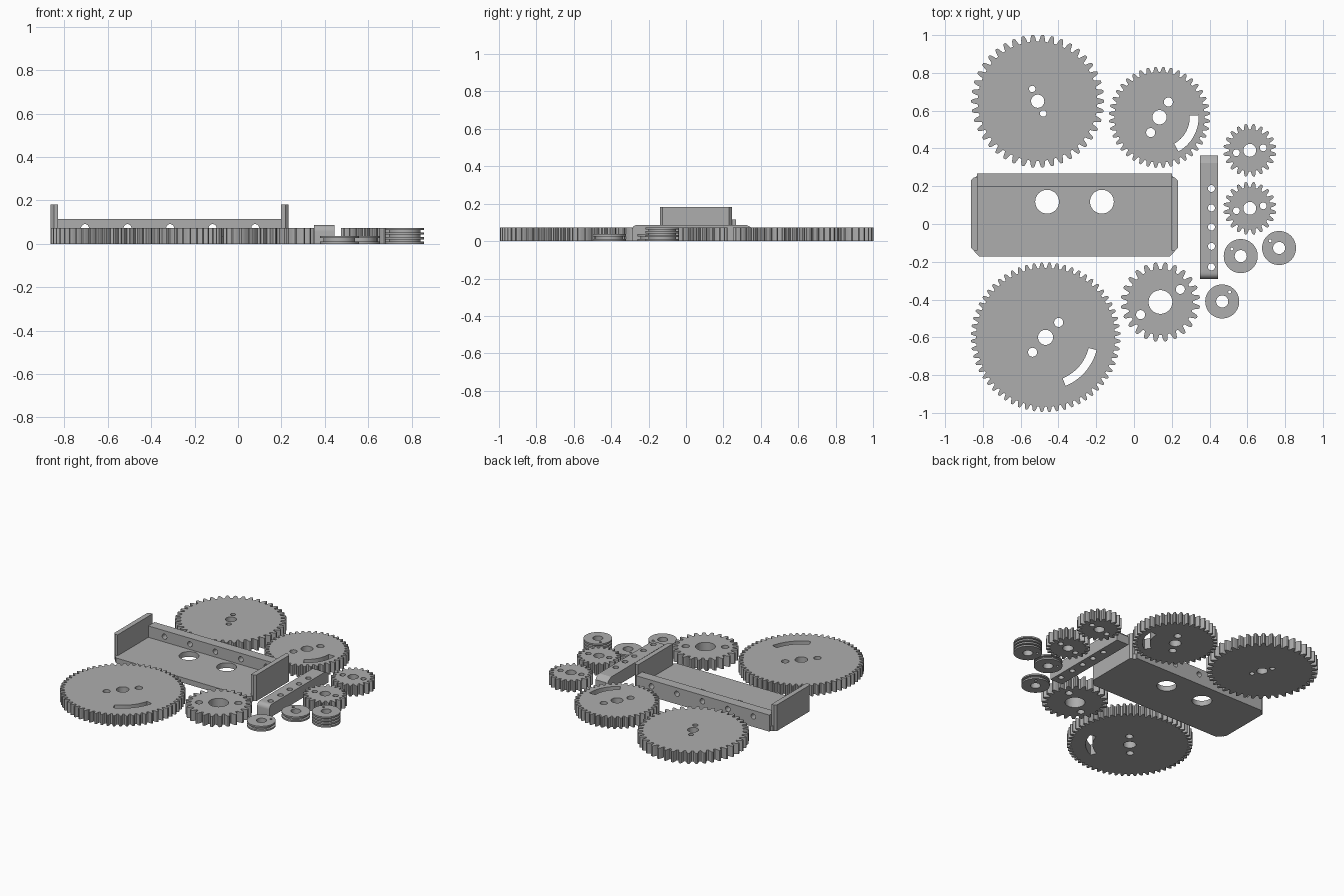
import bpy, math
from math import cos, sin, pi, radians

cube = bpy.data.objects.get("Cube")
if cube:
    bpy.data.objects.remove(cube)

GREY = (0.42, 0.42, 0.42, 1)
mat = bpy.data.materials.new("plain grey")
mat.use_nodes = True
mat.diffuse_color = GREY
mat.node_tree.nodes["Principled BSDF"].inputs["Base Color"].default_value = GREY


def select(obj):
    bpy.ops.object.select_all(action='DESELECT')
    obj.select_set(True)
    bpy.context.view_layer.objects.active = obj


def circle(x, y, r, n=32):
    return [(x + r * cos(2 * pi * i / n), y + r * sin(2 * pi * i / n)) for i in range(n)]


def arc_slot(r_in, r_out, start, end, n=16):
    a = [radians(start + (end - start) * i / n) for i in range(n + 1)]
    return [(r_in * cos(t), r_in * sin(t)) for t in a] + \
           [(r_out * cos(t), r_out * sin(t)) for t in reversed(a)]


def chamfered(x0, x1, y0, y1, c):
    return [(x0 + c, y0), (x1 - c, y0), (x1, y0 + c), (x1, y1 - c),
            (x1 - c, y1), (x0 + c, y1), (x0, y1 - c), (x0, y0 + c)]


def plate(name, loops, height, loc, rot=(0, 0, 0)):
    """Extruded outline: the first loop is the rim, the others are holes."""
    curve = bpy.data.curves.new(name, 'CURVE')
    curve.dimensions = '2D'
    curve.fill_mode = 'BOTH'
    curve.extrude = height / 2
    for loop in loops:
        spline = curve.splines.new('POLY')
        spline.points.add(len(loop) - 1)
        for p, (x, y) in zip(spline.points, loop):
            p.co = (x, y, 0, 1)
        spline.use_cyclic_u = True
    obj = bpy.data.objects.new(name, curve)
    bpy.context.collection.objects.link(obj)
    obj.location, obj.rotation_euler = loc, rot
    select(obj)
    bpy.ops.object.convert(target='MESH')
    obj = bpy.context.object
    obj.data.materials.clear()
    obj.data.materials.append(mat)
    bpy.ops.object.shade_smooth_by_angle(angle=radians(25))
    return obj


def gear_outline(teeth, r_out):
    module = 2 * r_out / (teeth + 2)
    # half of one tooth: share of the pitch, radius in modules from the tip
    flank = [(-.36, 2.25), (-.31, 1.7), (-.25, 1.0), (-.18, .4), (-.1, 0)]
    tooth = flank + [(-f, d) for f, d in reversed(flank)]
    pts = []
    for i in range(teeth):
        for f, depth in tooth:
            a = pi / 2 + (i + .5 + f) * 2 * pi / teeth
            r = r_out - depth * module
            pts.append((r * cos(a), r * sin(a)))
    return pts


# Gears: name, centre, teeth, radius, bore, pin hole offset, pin radius, slot
GEAR_H = 0.074
gears = [
    ("large_gear", (-.51, .65), 42, .352, .035, (-.029, .065), .017, None),
    ("hour_gear", (.135, .565), 40, .268, .038, (.047, .081), .024, (.16, .207, 3, -61)),
    ("small_gear_back", (.613, .39), 20, .14, .034, (.071, .013), .018, None),
    ("small_gear_front", (.613, .083), 20, .14, .034, (.071, .013), .018, None),
    ("slotted_gear", (-.468, -.6), 60, .396, .04, (.069, .079), .024, (.235, .278, -14, -67.5)),
    ("medium_gear", (.14, -.413), 24, .21, .063, (.105, .067), .024, None),
]
for name, (x, y), teeth, r, bore, (px, py), pr, slot in gears:
    loops = [gear_outline(teeth, r), circle(0, 0, bore), circle(px, py, pr), circle(-px, -py, pr)]
    if slot:
        loops.append(arc_slot(*slot))
    plate(name, loops, GEAR_H, (x, y, GEAR_H / 2))


# Pulleys: stacked wide rims and narrow grooves
def pulley(name, x, y, height, grooves, pin):
    rim = .011
    gap = (height - rim * (grooves + 1)) / grooves
    z, parts = 0, []
    for i in range(2 * grooves + 1):
        h, r = (gap, .073) if i % 2 else (rim, .09)
        loops = [circle(0, 0, r, 48), circle(0, 0, .032), circle(*pin, .008, 16)]
        parts.append(plate(name, loops, h, (x, y, z + h / 2)))
        z += h
    select(parts[0])
    for p in parts:
        p.select_set(True)
    bpy.ops.object.join()
    bpy.context.object.name = name


pulley("pulley_left", .565, -.17, .037, 1, (-.047, .038))
pulley("pulley_front", .467, -.41, .037, 1, (.039, .05))
pulley("pulley_triple", .768, -.127, GEAR_H, 3, (-.047, .038))

# Tray: floor, back rail and two end walls
floor = chamfered(-.845, .215, -.172, .267, .025)
plate("tray_floor", [floor] + [circle(x, .118, .063, 48) for x in (-.46, -.17)], .036, (0, 0, .018))
rail = [(-.83, 0), (.2, 0), (.2, .115), (-.83, .115)]
holes = [circle(-.705 + .196 * i, .073, .018) for i in range(5)]
plate("tray_back_rail", [rail] + holes, .069, (0, .2325, 0), (pi / 2, 0, 0))
for name, x, side in (("tray_right_wall", -.829, -1), ("tray_left_wall", .198, 1)):
    c, t = .014, .034
    outer, inner = (x + t, x) if side > 0 else (x - t, x)
    outline = [(inner, -.14), (outer - side * c, -.14), (outer, -.14 + c),
               (outer, .245 - c), (outer - side * c, .245), (inner, .245)]
    plate(name, [outline], .182, (0, 0, .091))

# Bar: side profile extruded across, rounded front end and sloped back end
profile = [(-.29, 0), (.362, 0), (.362, .058), (.35, .072), (.322, .087)]
profile += [(-.26 - .03 * sin(a), .057 + .03 * cos(a)) for a in (pi / 12 * i for i in range(7))]
bar = plate("drilled_bar", [profile], .094, (.397, 0, 0), (pi / 2, 0, pi / 2))
for y in (.188, .085, -.016, -.118, -.227):
    bpy.ops.mesh.primitive_cylinder_add(vertices=32, radius=.0185, depth=.4, location=(.41, y, .04))
    cutter = bpy.context.object
    cutter.hide_render = True
    mod = bar.modifiers.new("hole", 'BOOLEAN')
    mod.operation, mod.solver, mod.object = 'DIFFERENCE', 'EXACT', cutter
    select(bar)
    # weld the outline shell so the cut is solid
    bpy.ops.object.mode_set(mode='EDIT')
    bpy.ops.mesh.select_all(action='SELECT')
    bpy.ops.mesh.remove_doubles(threshold=.0001)
    bpy.ops.mesh.normals_make_consistent(inside=False)
    bpy.ops.object.mode_set(mode='OBJECT')
    bpy.ops.object.modifier_apply(modifier=mod.name)
    bpy.data.objects.remove(cutter)
bpy.ops.object.shade_smooth_by_angle(angle=radians(25))
